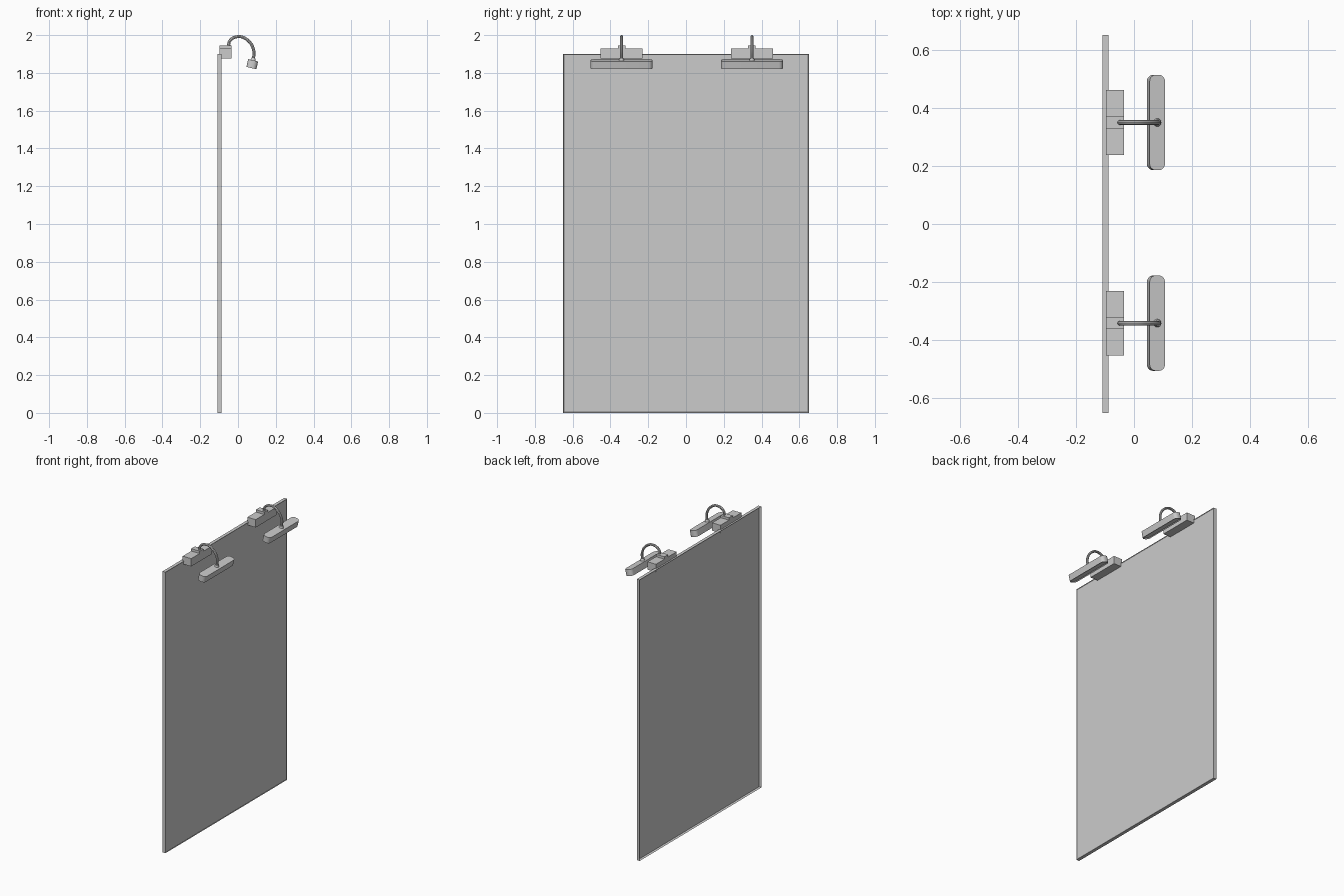
import bpy, bmesh, math
from mathutils import Matrix, Vector

cube = bpy.data.objects.get("Cube")
if cube:
    bpy.data.objects.remove(cube, do_unlink=True)

grey = bpy.data.materials.new("plain grey")
grey.use_nodes = True
grey.diffuse_color = (0.6, 0.6, 0.6, 1)
grey.node_tree.nodes["Principled BSDF"].inputs["Base Color"].default_value = (0.6, 0.6, 0.6, 1)


def finish(bm, name):
    bmesh.ops.recalc_face_normals(bm, faces=bm.faces[:])
    mesh = bpy.data.meshes.new(name)
    bm.to_mesh(mesh)
    bm.free()
    obj = bpy.data.objects.new(name, mesh)
    bpy.context.collection.objects.link(obj)
    mesh.materials.append(grey)
    return obj


def block(low, high):
    low, high = Vector(low), Vector(high)
    bm = bmesh.new()
    bmesh.ops.create_cube(bm, size=1)
    bmesh.ops.scale(bm, vec=high - low, verts=bm.verts)
    bmesh.ops.translate(bm, vec=(low + high) / 2, verts=bm.verts)
    return bm


def recess(bm, direction, rim, depth):
    # sink the faces that look along the direction, leaving a narrow rim
    bm.normal_update()
    direction = Vector(direction)
    faces = [f for f in bm.faces if f.normal.dot(direction) > 0.95]
    bmesh.ops.inset_region(bm, faces=faces, thickness=rim)
    verts = {v for f in faces for v in f.verts}
    bmesh.ops.translate(bm, vec=-depth * direction, verts=list(verts))


def smooth(obj):
    bpy.ops.object.select_all(action="DESELECT")
    obj.select_set(True)
    bpy.context.view_layer.objects.active = obj
    bpy.ops.object.shade_smooth_by_angle(angle=math.radians(35))


# tall panel with a thin raised rim on both sides
panel = block((-0.109, -0.65, 0), (-0.087, 0.65, 1.9))
recess(panel, (-1, 0, 0), 0.005, 0.014)
recess(panel, (1, 0, 0), 0.005, 0.003)
finish(panel, "panel")


def lamp_head(name, y):
    # long rounded bar, open below, tipped towards the panel
    bm = block((-0.027, -0.164, -0.021), (0.027, 0.164, 0.021))
    upright = [e for e in bm.edges if abs(e.verts[0].co.z - e.verts[1].co.z) > 0.01]
    bmesh.ops.bevel(bm, geom=upright, offset=0.022, segments=5, profile=0.5, affect="EDGES")
    recess(bm, (0, 0, -1), 0.004, 0.006)
    # collar where the arm enters
    bmesh.ops.create_cone(bm, cap_ends=True, segments=16, radius1=0.014, radius2=0.011,
                          depth=0.012, matrix=Matrix.Translation((0, 0, 0.027)))
    tilt = Matrix.Rotation(math.radians(13), 4, "Y")
    bmesh.ops.transform(bm, matrix=Matrix.Translation((0.0755, y, 1.846)) @ tilt, verts=bm.verts)
    smooth(finish(bm, name))


def lamp_arm(name, y):
    # bent round tube
    path = [(-0.049, 1.935), (-0.045, 1.967), (0, 1.992), (0.05, 1.974), (0.083, 1.92), (0.081, 1.868)]
    curve = bpy.data.curves.new(name, "CURVE")
    curve.dimensions = "3D"
    curve.bevel_depth = 0.008
    curve.bevel_resolution = 2
    curve.resolution_u = 6
    curve.use_fill_caps = True
    spline = curve.splines.new("BEZIER")
    spline.bezier_points.add(len(path) - 1)
    for point, (x, z) in zip(spline.bezier_points, path):
        point.co = (x, y, z)
        point.handle_left_type = point.handle_right_type = "AUTO"
    curve.materials.append(grey)
    obj = bpy.data.objects.new(name, curve)
    bpy.context.collection.objects.link(obj)
    bpy.ops.object.select_all(action="DESELECT")
    obj.select_set(True)
    bpy.context.view_layer.objects.active = obj
    bpy.ops.object.convert(target="MESH")
    smooth(bpy.context.view_layer.objects.active)


# two identical lamps along the top edge
for side, y in (("rear", 0.349), ("front", -0.341)):
    finish(block((-0.097, y - 0.111, 1.877), (-0.034, y + 0.111, 1.93)), side + "_mount_box")
    finish(block((-0.097, y - 0.02, 1.92), (-0.034, y + 0.02, 1.946)), side + "_arm_socket")
    lamp_arm(side + "_lamp_arm", y)
    lamp_head(side + "_lamp_head", y)
